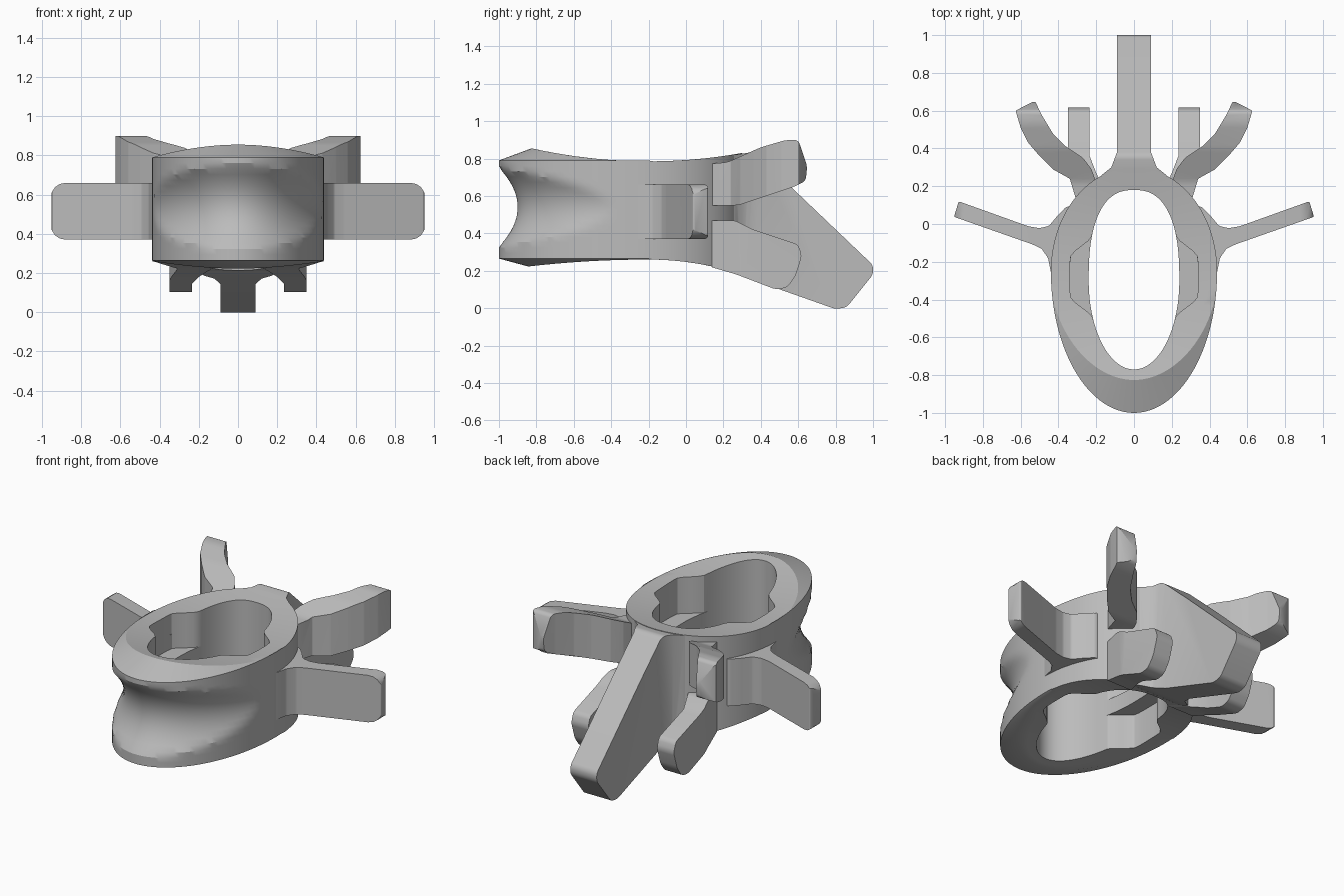
import bpy, bmesh, math
from mathutils import Vector

cube = bpy.data.objects.get("Cube")
if cube:
    bpy.data.objects.remove(cube)

bone = bpy.data.materials.new("bone_grey")
bone.use_nodes = True
GREY = (0.5, 0.5, 0.5, 1)
bone.diffuse_color = GREY
bone.node_tree.nodes["Principled BSDF"].inputs["Base Color"].default_value = GREY


def make_object(name, bm):
    bmesh.ops.recalc_face_normals(bm, faces=bm.faces)
    mesh = bpy.data.meshes.new(name)
    bm.to_mesh(mesh)
    bm.free()
    mesh.materials.append(bone)
    obj = bpy.data.objects.new(name, mesh)
    bpy.context.collection.objects.link(obj)
    return obj


def smooth(obj, angle=32):
    bpy.ops.object.select_all(action="DESELECT")
    obj.select_set(True)
    bpy.context.view_layer.objects.active = obj
    bpy.ops.object.shade_smooth_by_angle(angle=math.radians(angle))


def prism(name, points, axis, lo, hi, radius):
    """Extrude a flat profile along an axis, with its corners rounded."""
    place = {"x": lambda a, b: (lo, a, b), "y": lambda a, b: (a, lo, b),
             "z": lambda a, b: (a, b, lo)}[axis]
    bm = bmesh.new()
    bm.faces.new([bm.verts.new(place(a, b)) for a, b in points])
    if radius:
        bmesh.ops.bevel(bm, geom=bm.verts[:], offset=radius, segments=4,
                        profile=0.5, affect="VERTICES", clamp_overlap=True)
    step = Vector([hi - lo if axis == k else 0 for k in "xyz"])
    out = bmesh.ops.extrude_face_region(bm, geom=bm.faces[:])
    bmesh.ops.translate(bm, vec=step,
                        verts=[v for v in out["geom"] if isinstance(v, bmesh.types.BMVert)])
    return make_object(name, bm)


def crossed(obj, other):
    """Keep only what two prisms share."""
    mod = obj.modifiers.new("shape", "BOOLEAN")
    mod.operation, mod.solver, mod.object = "INTERSECT", "EXACT", other
    bpy.ops.object.select_all(action="DESELECT")
    bpy.context.view_layer.objects.active = obj
    obj.select_set(True)
    bpy.ops.object.modifier_apply(modifier=mod.name)
    bpy.data.objects.remove(other)
    smooth(obj)


# Ring-shaped body: closed loops swept round the egg outline
SEGMENTS = 112


def power(v, p):
    return math.copysign(abs(v) ** p, v)


def outer(a):
    s = math.sin(a)
    return Vector((0.44 * math.cos(a), -0.25 + s * (0.55 if s > 0 else 0.75)))


def hole(a):
    c, s = math.cos(a), math.sin(a)
    if s > 0:
        return Vector((0.24 * power(c, 0.8), -0.3 + 0.48 * power(s, 0.8)))
    return Vector((0.24 * c, -0.3 + 0.47 * s))


def recess(a):
    p = hole(a)
    t = max(0, min(1, (0.22 - abs(p.y + 0.28)) / 0.12))
    p.x += math.copysign(0.1 * t * t * (3 - 2 * t), p.x)
    return p


def top_z(y):
    return 0.785 + 0.178 * (y + 0.2) ** 2


def bottom_z(y):
    return 0.26 - (0.09 if y < -0.2 else 0.32) * (y + 0.2) ** 2


def section(a):
    o, h, r = outer(a), hole(a), recess(a)
    front = o.y < -0.2
    hi = 0.79 if front else top_z(o.y)
    lo = 0.265 if front else bottom_z(o.y)
    cut_hi = max(0.0, 1.6 * (top_z(o.y) - hi))
    cut_lo = max(0.0, 2.5 * (lo - bottom_z(o.y)))
    inward = (h - o).normalized()

    def at(p, z):
        return Vector((p.x, p.y, z))

    def cap(p, z):
        return at(p, z(p.y))

    rim_hi, rim_lo = o + inward * cut_hi, o + inward * cut_lo
    loop = [cap(r, top_z), cap((r + rim_hi) / 2, top_z), cap(rim_hi, top_z)]
    # outer wall with the waist groove that fades towards the sides
    for i in range(19):
        z = hi + (lo - hi) * i / 18
        u = (z - 0.54) / 0.21
        g = max(0, 0.1 * (1 - u * u) - 0.1 * (o.y + 1) / 0.6)
        loop.append(at(o + inward * g, z))
    loop += [cap(rim_lo, bottom_z), cap((r + rim_lo) / 2, bottom_z), cap(r, bottom_z)]
    # ledge between the upper and lower side recesses
    loop += [at(r, 0.47), at(h, 0.47), at(h, 0.57), at(r, 0.57)]
    return loop


bm = bmesh.new()
loops = [[bm.verts.new(p) for p in section(2 * math.pi * (i + 0.5) / SEGMENTS)]
         for i in range(SEGMENTS)]
for i, here in enumerate(loops):
    after = loops[(i + 1) % SEGMENTS]
    for j in range(len(here)):
        k = (j + 1) % len(here)
        bm.faces.new((here[j], here[k], after[k], after[j]))
bmesh.ops.remove_doubles(bm, verts=bm.verts[:], dist=0.0005)
smooth(make_object("ring_body", bm), 25)

# Rear spine, flared where it meets the ring
half = [(0.21, 0.2), (0.17, 0.26), (0.12, 0.3), (0.09, 0.38), (0.09, 1.02)]
spine = prism("rear_spine", half + [(-x, y) for x, y in reversed(half)], "z", -0.1, 1, 0)
crossed(spine, prism("spine_side", [
    (0.19, 0.21), (0.29, 0.175), (0.8, -0.005), (0.86, 0.005), (1.0, 0.18), (1.0, 0.23),
    (0.57, 0.64), (0.36, 0.835), (0.19, 0.81)], "x", -0.5, 0.5, 0.02))

for side, s in (("left", 1), ("right", -1)):
    def flip(points):
        return [(s * x, y) for x, y in points]

    # Side wings
    wing = prism(side + "_wing", flip([
        (0.35, -0.3), (0.437, -0.27), (0.455, -0.18), (0.49, -0.13), (0.54, -0.107),
        (0.953, 0.038), (0.928, 0.12), (0.56, -0.012), (0.5, -0.022), (0.45, -0.01),
        (0.4, 0.05), (0.36, 0.09), (0.3, 0.1)]), "z", 0.2, 0.8, 0.008)
    crossed(wing, prism("wing_front", flip([
        (0.2, 0.37), (0.955, 0.37), (0.955, 0.66), (0.2, 0.66)]), "y", -0.5, 0.5, 0.075))

    # Upper joint arms, curving outward
    arm = prism(side + "_upper_arm", flip([
        (0.2, 0.14), (0.31, 0.14), (0.34, 0.24), (0.43, 0.29), (0.5, 0.36), (0.56, 0.43),
        (0.6, 0.51), (0.627, 0.6), (0.525, 0.653), (0.49, 0.58), (0.43, 0.48), (0.36, 0.41),
        (0.27, 0.35), (0.225, 0.29), (0.2, 0.22)]), "z", 0.4, 1, 0.004)
    crossed(arm, prism("arm_side", [
        (0.1, 0.55), (0.28, 0.55), (0.58, 0.65), (0.64, 0.68), (0.648, 0.76), (0.6, 0.9),
        (0.53, 0.898), (0.4, 0.86), (0.22, 0.78), (0.1, 0.77)], "x", -1, 1, 0.02))

    # Lower joint arms, thickened at the root
    foot = prism(side + "_lower_arm", flip([
        (0.14, 0.14), (0.31, 0.14), (0.335, 0.25), (0.35, 0.32), (0.35, 0.62),
        (0.235, 0.62), (0.235, 0.36), (0.2, 0.27)]), "z", 0, 0.6, 0)
    crossed(foot, prism("foot_side", [
        (0.1, 0.23), (0.27, 0.18), (0.48, 0.1), (0.54, 0.11), (0.585, 0.17), (0.62, 0.28),
        (0.6, 0.34), (0.36, 0.42), (0.26, 0.47), (0.1, 0.47)], "x", -1, 1, 0.02))
